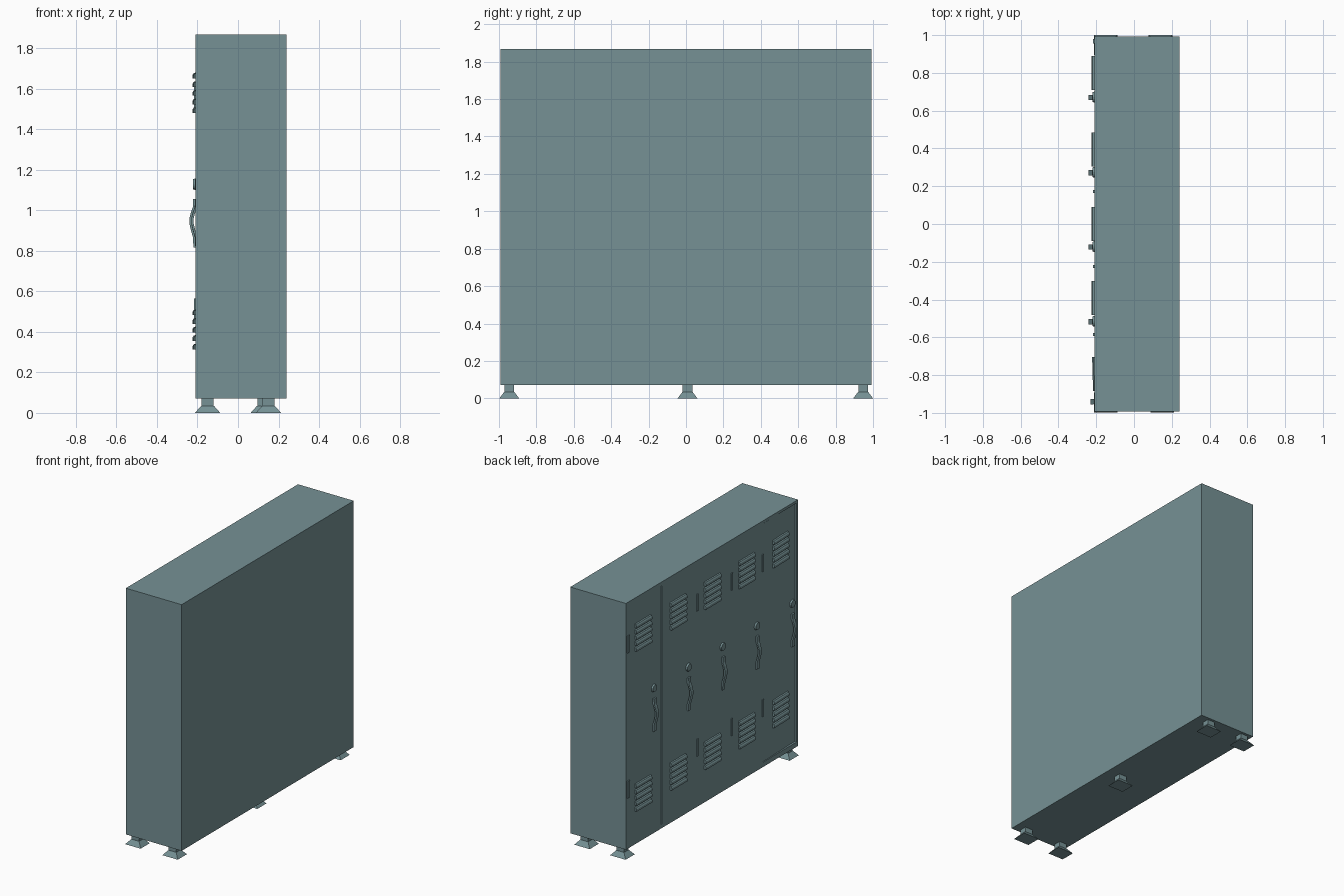
import bpy, bmesh, math
from mathutils import Matrix, Vector

if "Cube" in bpy.data.objects:
    bpy.data.objects.remove(bpy.data.objects["Cube"])

steel = bpy.data.materials.new("grey teal steel")
steel.diffuse_color = (0.18, 0.285, 0.30, 1)
steel.use_nodes = True
steel.node_tree.nodes["Principled BSDF"].inputs["Base Color"].default_value = steel.diffuse_color
FACE = -0.21          # x of the door side


def finish(name, bm, mat=Matrix()):
    bm.transform(mat)
    bmesh.ops.recalc_face_normals(bm, faces=bm.faces)
    me = bpy.data.meshes.new(name)
    bm.to_mesh(me)
    bm.free()
    me.materials.append(steel)
    ob = bpy.data.objects.new(name, me)
    bpy.context.collection.objects.link(ob)
    return ob


def add_box(bm, lo, hi):
    lo, hi = Vector(lo), Vector(hi)
    m = Matrix.Translation((lo + hi) / 2) @ Matrix.Diagonal((*(hi - lo), 1))
    bmesh.ops.create_cube(bm, size=1, matrix=m)


def add_prism(bm, profile, y0, y1):
    """Extrude an (x, z) profile along y."""
    a = [bm.verts.new((x, y0, z)) for x, z in profile]
    b = [bm.verts.new((x, y1, z)) for x, z in profile]
    bm.faces.new(a)
    bm.faces.new(b)
    n = len(a)
    for i in range(n):
        j = (i + 1) % n
        bm.faces.new((a[i], a[j], b[j], b[i]))


# Cabinet body with a door seam and an opening for the last door
bm = bmesh.new()
add_box(bm, (FACE, -0.993, 0.07), (0.24, 0.992, 1.867))
body = finish("locker_body", bm)
bm = bmesh.new()
add_box(bm, (FACE - 0.05, 0.579, 0.10), (FACE + 0.012, 0.587, 1.838))
add_box(bm, (FACE - 0.05, -0.974, 0.105), (FACE + 0.05, -0.59, 1.848))
cutter = finish("opening_cutter", bm)
mod = body.modifiers.new("openings", 'BOOLEAN')
mod.object = cutter
mod.solver = 'EXACT'
bpy.context.view_layer.objects.active = body
body.select_set(True)
bpy.ops.object.modifier_apply(modifier="openings")
bpy.data.objects.remove(cutter)

# The last door is pushed slightly inwards about its hinge
pivot = Vector((FACE, -0.59, 0))
ajar = Matrix.Translation(pivot) @ Matrix.Rotation(math.radians(1.6), 4, 'Z') @ Matrix.Translation(-pivot)
bm = bmesh.new()
add_box(bm, (FACE, -0.970, 0.109), (FACE + 0.02, -0.59, 1.846))
finish("ajar_door", bm, ajar)

vent_y = [0.80, 0.395, 0.0, -0.393, -0.793]
handle_y = [0.67, 0.272, -0.122, -0.517, -0.940]
# Handle strap: (offset from the door, z)
strap = [(0.012, 1.055), (0.013, 1.015), (0.022, 0.99), (0.030, 0.96),
         (0.030, 0.935), (0.022, 0.90), (0.012, 0.865), (0.010, 0.815)]
for i, (vy, hy) in enumerate(zip(vent_y, handle_y)):
    mat = ajar if i == 4 else Matrix()
    # Louvre vents, upper and lower
    bm = bmesh.new()
    for top in (1.68, 0.512):
        for k in range(5):
            z = top - 0.0425 * k
            add_prism(bm, [(FACE + 0.003, z), (FACE - 0.009, z - 0.004),
                           (FACE - 0.015, z - 0.014), (FACE - 0.015, z - 0.03),
                           (FACE + 0.003, z - 0.03)], vy - 0.09, vy + 0.09)
    finish(f"vent_slats_{i + 1}", bm, mat)
    # Bowed handle, with its ends seated on the door
    bm = bmesh.new()
    outer = [(FACE - d, z) for d, z in strap]
    inner = [(FACE - max(d - 0.011, -0.002), z) for d, z in strap]
    add_prism(bm, outer + inner[::-1], hy - 0.014, hy + 0.014)
    for z0, z1 in ((0.815, 0.865), (1.015, 1.055)):
        add_box(bm, (FACE - 0.010, hy - 0.014, z0), (FACE + 0.002, hy + 0.014, z1))
    finish(f"handle_{i + 1}", bm, mat)
    # Round lock
    bm = bmesh.new()
    bmesh.ops.create_cone(bm, cap_ends=True, segments=16, radius1=0.03, radius2=0.025, depth=0.014)
    finish(f"lock_{i + 1}", bm, mat @ Matrix.Translation((FACE - 0.004, hy + 0.002, 1.128))
           @ Matrix.Rotation(-math.pi / 2, 4, 'Y'))

# Hinges
for i, y in enumerate((0.967, 0.172, -0.225, -0.584)):
    bm = bmesh.new()
    w = 0.012 if i == 0 else 0.008
    for z in (0.44, 1.50):
        add_box(bm, (FACE - 0.006, y - w, z), (FACE + 0.002, y + w, z + 0.125))
    finish(f"hinges_{i + 1}", bm)

# Feet: a short square post on a flared base
for i, (x, y) in enumerate([(-0.15, -0.945), (0.15, -0.945), (0.125, 0.008),
                            (-0.15, 0.947), (0.14, 0.947)]):
    bm = bmesh.new()
    add_box(bm, (x - 0.03, y - 0.026, 0.03), (x + 0.03, y + 0.026, 0.075))
    bmesh.ops.create_cone(bm, cap_ends=True, segments=4, radius1=math.sqrt(0.5),
                          radius2=math.sqrt(0.5) * 0.5, depth=1,
                          matrix=Matrix.Translation((x, y, 0.0175))
                          @ Matrix.Diagonal((0.125, 0.106, 0.035, 1))
                          @ Matrix.Rotation(math.pi / 4, 4, 'Z'))
    finish(f"foot_{i + 1}", bm)
